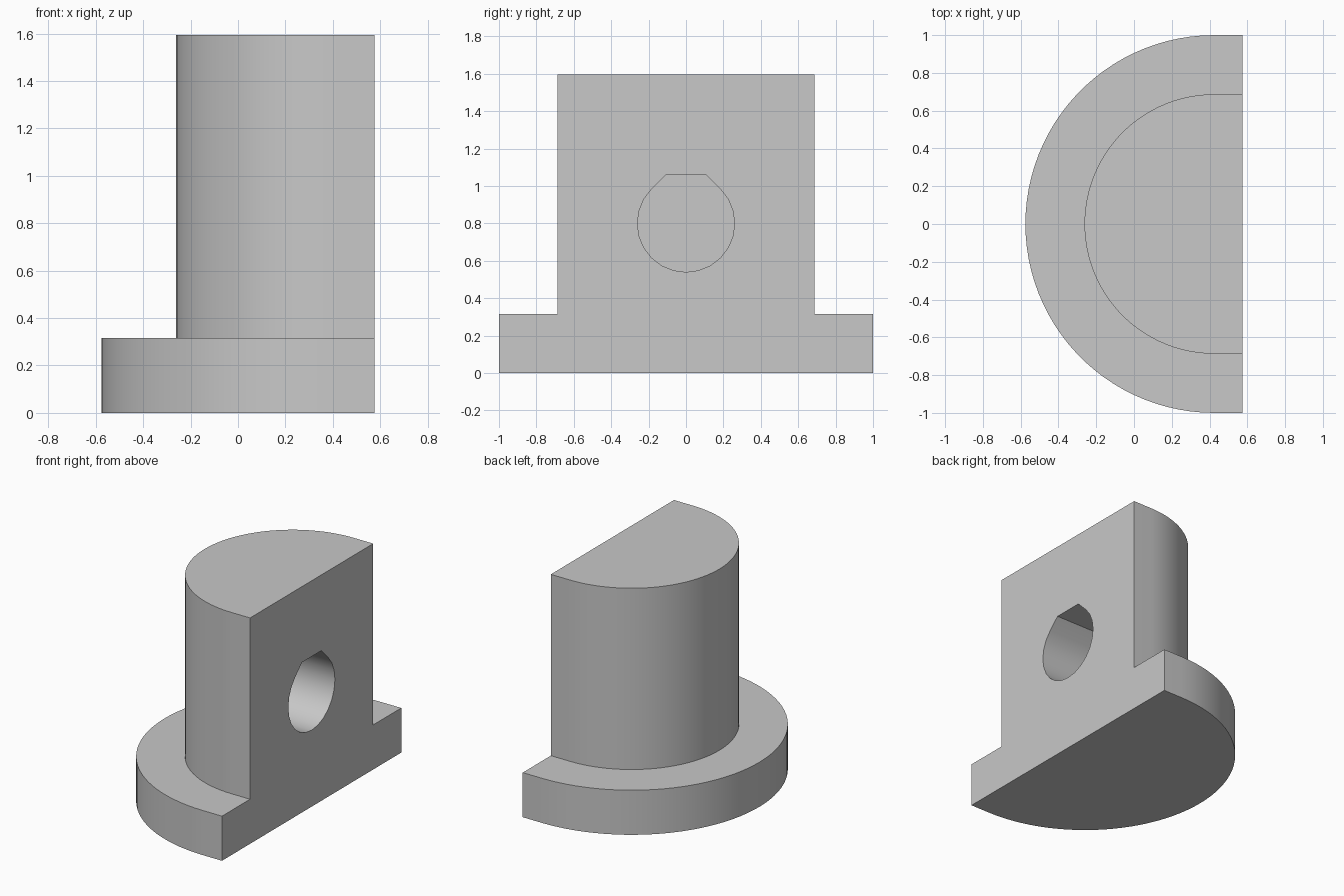
import bpy, bmesh
from math import sin, cos, pi, radians, sqrt
from mathutils import Vector

if "Cube" in bpy.data.objects:
    bpy.data.objects.remove(bpy.data.objects["Cube"])

FLAT_X = 0.575          # flat mounting face
AXIS_X = 0.425          # centre line of the rounded side
HOLE_Z, HOLE_R, HOLE_DEPTH = 0.80, 0.26, 0.60

grey = bpy.data.materials.new("plain grey")
grey.use_nodes = True
colour = (0.58, 0.58, 0.58, 1)
grey.diffuse_color = colour
grey.node_tree.nodes["Principled BSDF"].inputs["Base Color"].default_value = colour


def prism(name, outline, sweep):
    """Solid made by sweeping a closed outline along a vector."""
    bm = bmesh.new()
    face = bm.faces.new([bm.verts.new(p) for p in outline])
    swept = bmesh.ops.extrude_face_region(bm, geom=[face])["geom"]
    moved = [v for v in swept if isinstance(v, bmesh.types.BMVert)]
    bmesh.ops.translate(bm, verts=moved, vec=Vector(sweep))
    bmesh.ops.recalc_face_normals(bm, faces=bm.faces)
    mesh = bpy.data.meshes.new(name)
    bm.to_mesh(mesh)
    bm.free()
    mesh.materials.append(grey)
    obj = bpy.data.objects.new(name, mesh)
    bpy.context.collection.objects.link(obj)
    return obj


def d_outline(radius, steps=50):
    """Half circle towards -x, closed by a short straight run to the flat face."""
    arc = [(AXIS_X - radius * sin(pi * i / steps), radius * cos(pi * i / steps), 0)
           for i in range(steps + 1)]
    return [(FLAT_X, radius, 0)] + arc + [(FLAT_X, -radius, 0)]


def combine(target, tool, operation):
    """Apply a boolean and discard the tool solid."""
    bpy.context.view_layer.objects.active = target
    mod = target.modifiers.new(operation.title(), 'BOOLEAN')
    mod.operation, mod.object, mod.solver = operation, tool, 'EXACT'
    tool.hide_render = True
    bpy.ops.object.modifier_apply(modifier=mod.name)
    bpy.data.objects.remove(tool)


# Half-round post with a wider foot flange
post = prism("half_round_post", d_outline(0.687), (0, 0, 1.595))
flange = prism("foot_flange", d_outline(1.0), (0, 0, 0.315))
combine(post, flange, 'UNION')

# Blind hole: round below, 45 degree shoulders and a flat roof above
steps = 18
hole = []
for i in range(steps + 1):
    a = radians(135 + 270 * i / steps)
    hole.append((FLAT_X + 0.1, HOLE_R * cos(a), HOLE_Z + HOLE_R * sin(a)))
roof = HOLE_R * (sqrt(2) - 1)
hole += [(FLAT_X + 0.1, y, HOLE_Z + HOLE_R) for y in (roof, -roof)]
cutter = prism("hole_cutter", hole, (-HOLE_DEPTH - 0.1, 0, 0))
combine(post, cutter, 'DIFFERENCE')

# Smooth curved walls, crisp edges
bpy.ops.object.select_all(action='DESELECT')
post.select_set(True)
bpy.context.view_layer.objects.active = post
bpy.ops.object.shade_smooth_by_angle(angle=radians(25))
